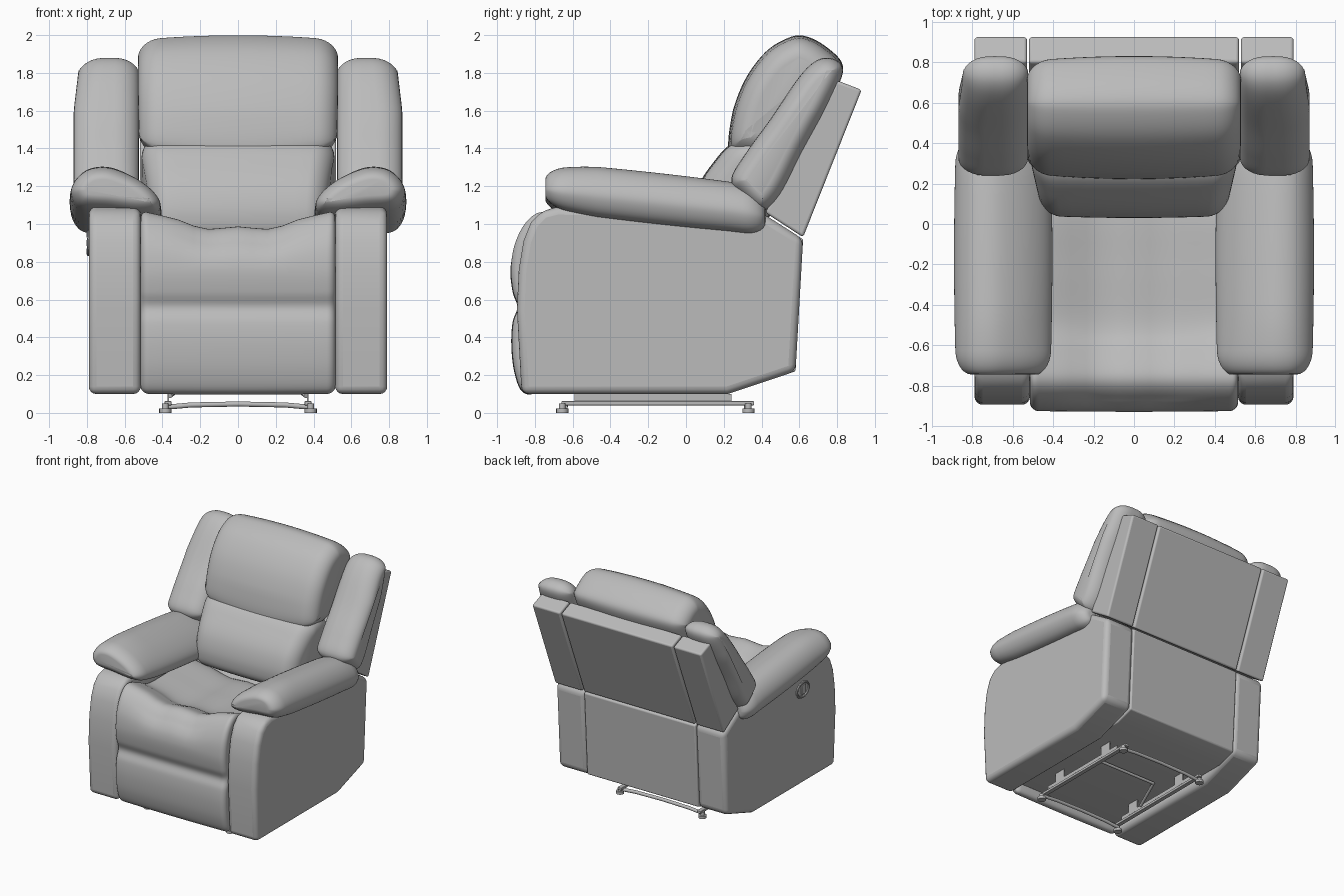
import bpy, bmesh, math
from mathutils import Vector

if "Cube" in bpy.data.objects:
    bpy.data.objects.remove(bpy.data.objects["Cube"])

grey = bpy.data.materials.new("soft grey")
grey.use_nodes = True
grey.diffuse_color = (0.5, 0.5, 0.5, 1)
grey.node_tree.nodes["Principled BSDF"].inputs["Base Color"].default_value = (0.5, 0.5, 0.5, 1)


def finish(name, bm, angle=40, bevel=0.0):
    """Turn a bmesh into a shaded, optionally bevelled object."""
    bmesh.ops.recalc_face_normals(bm, faces=bm.faces)
    mesh = bpy.data.meshes.new(name)
    bm.to_mesh(mesh)
    bm.free()
    mesh.materials.append(grey)
    ob = bpy.data.objects.new(name, mesh)
    bpy.context.collection.objects.link(ob)
    if bevel:
        mod = ob.modifiers.new("Rounded edges", "BEVEL")
        mod.width, mod.segments = bevel, 4
        mod.limit_method, mod.angle_limit = "ANGLE", math.radians(25)
    bpy.ops.object.select_all(action="DESELECT")
    ob.select_set(True)
    bpy.context.view_layer.objects.active = ob
    bpy.ops.object.shade_smooth_by_angle(angle=math.radians(angle))


def loft(bm, rings):
    """Skin a list of closed rings and cap both ends."""
    rows = [[bm.verts.new(p) for p in ring] for ring in rings]
    n = len(rows[0])
    for a, b in zip(rows, rows[1:]):
        for i in range(n):
            bm.faces.new((a[i], a[(i + 1) % n], b[(i + 1) % n], b[i]))
    bm.faces.new(rows[0])
    bm.faces.new(rows[-1])


def spline(points, steps=6):
    """Closed smooth curve through the profile points."""
    n, out = len(points), []
    for i in range(n):
        p0, p1, p2, p3 = (Vector(points[(i + k) % n]) for k in (-1, 0, 1, 2))
        for s in range(steps):
            t = s / steps
            out.append(0.5 * (2 * p1 + (p2 - p0) * t + (2 * p0 - 5 * p1 + 4 * p2 - p3) * t ** 2
                              + (3 * p1 - p0 - 3 * p2 + p3) * t ** 3))
    return out


def pillow(name, profile, a0, a1, radius, depth, crown, place):
    """Upholstered form: smooth profile swept from a0 to a1 with rounded ends."""
    curve = spline(profile)
    n = len(curve)
    area = sum(curve[i].x * curve[(i + 1) % n].y - curve[(i + 1) % n].x * curve[i].y for i in range(n))
    side = 1 if area > 0 else -1
    normals = []
    for i in range(n):
        d = (curve[(i + 1) % n] - curve[i - 1]).normalized()
        normals.append(Vector((-d.y, d.x)) * side)
    half, mid = (a1 - a0) / 2, (a0 + a1) / 2
    inner = half - radius
    offsets = [-half + radius * (1 - math.cos(k * math.pi / 14)) for k in range(8)]
    offsets += [-inner + 2 * inner * k / 12 for k in range(1, 12)]
    offsets += [-o for o in reversed(offsets[:8])]
    rings = []
    for o in offsets:
        u = max(0.0, (abs(o) - inner) / radius)
        inset = depth * (1 - math.sqrt(max(0, 1 - u * u))) + crown * (o / half) ** 2
        rings.append([place(*(p + nrm * inset), mid + o) for p, nrm in zip(curve, normals)])
    bm = bmesh.new()
    loft(bm, rings)
    finish(name, bm, 60)


def panel(name, profile, x0, x1, bevel=0.025):
    """Flat-sided board: y-z outline extruded along x."""
    bm = bmesh.new()
    loft(bm, [[(x, y, z) for y, z in profile] for x in (x0, x1)])
    finish(name, bm, 35, bevel)


def tube(name, points, radius, sides=10):
    """Round bar through a few points."""
    bm = bmesh.new()
    pts = [Vector(p) for p in points]
    rings = []
    for i, p in enumerate(pts):
        d = (pts[min(i + 1, len(pts) - 1)] - pts[max(i - 1, 0)]).normalized()
        u = d.cross(Vector((0, 0, 1)) if abs(d.z) < 0.9 else Vector((1, 0, 0))).normalized()
        v = d.cross(u)
        rings.append([p + radius * (u * math.cos(a) + v * math.sin(a))
                      for a in (2 * math.pi * k / sides for k in range(sides))])
    loft(bm, rings)
    finish(name, bm)


def box(name, x0, x1, y0, y1, z0, z1, bevel=0.0):
    panel(name, [(y0, z0), (y1, z0), (y1, z1), (y0, z1)], x0, x1, bevel)


# Outlines (y, z)
arm_side = [(-0.87, 0.1), (0.22, 0.1), (0.58, 0.22), (0.62, 0.92), (0.4, 1.06), (-0.68, 1.09),
            (-0.76, 1.07), (-0.82, 1.01), (-0.86, 0.91), (-0.885, 0.76), (-0.895, 0.55)]
back_board = [(0.42, 1.06), (0.62, 0.93), (0.93, 1.71), (0.8, 1.76)]
wing = [(0.24, 1.24), (0.29, 1.15), (0.4, 1.07), (0.5, 1.15), (0.62, 1.38), (0.75, 1.62), (0.83, 1.8),
        (0.79, 1.87), (0.7, 1.87), (0.6, 1.78), (0.45, 1.56), (0.32, 1.38)]
head = [(0.23, 1.42), (0.24, 1.57), (0.31, 1.76), (0.42, 1.91), (0.54, 1.985), (0.63, 1.995), (0.74, 1.94),
        (0.83, 1.84), (0.79, 1.7), (0.68, 1.5), (0.5, 1.37), (0.33, 1.37)]
lumbar = [(0.25, 1.43), (0.14, 1.32), (0.06, 1.19), (0.03, 1.04), (0.07, 0.93), (0.26, 0.88),
          (0.45, 1.05), (0.56, 1.3), (0.42, 1.45)]
seat = [(-0.8, 0.115), (-0.87, 0.115), (-0.91, 0.22), (-0.925, 0.36), (-0.918, 0.48), (-0.893, 0.56),
        (-0.918, 0.64), (-0.93, 0.76), (-0.91, 0.9), (-0.85, 1.02), (-0.76, 1.075), (-0.62, 1.03),
        (-0.48, 0.97), (-0.2, 0.965), (0.1, 0.95), (0.16, 0.8), (-0.1, 0.6), (-0.6, 0.5), (-0.78, 0.3)]
# Outline (x, z)
arm_pad = [(0.89, 1.14), (0.865, 1.23), (0.79, 1.295), (0.68, 1.305), (0.55, 1.25), (0.45, 1.17),
           (0.405, 1.09), (0.43, 1.025), (0.53, 1.01), (0.68, 1.03), (0.83, 1.05)]


def pad_place(s, x, z, a):
    taper = 1 - 0.8 * max(0, -0.5 - a)
    return (s * x, a, 1.15 + (z - 1.15) * taper - 0.11 * (a + 0.5) - 0.3 * max(0, a - 0.2) ** 2)


# Mirrored arms and wings
for s, label in ((1, "left"), (-1, "right")):
    panel(label + "_arm_side", arm_side, s * 0.515, s * 0.79, 0.04)
    panel(label + "_wing_board", back_board, s * 0.53, s * 0.79, 0.015)
    pillow(label + "_wing_cushion", wing, 0.525, 0.87, 0.12, 0.075, 0.01,
           lambda y, z, a, s=s: (s * (a - 0.12 * max(0, z - 1.6) * (a > 0.7)), y, z))
    pillow(label + "_arm_pad", arm_pad, -0.745, 0.42, 0.12, 0.075, 0.01,
           lambda x, z, a, s=s: pad_place(s, x, z, a))


# Central upholstery
def seat_place(y, z, x):
    upper = max(0, min(1, (z - 0.75) / 0.25))
    dip = 0.1 * (1 - min(1, abs(x) / 0.5) ** 2)
    ripple = 0.012 * math.cos(x * 18) * (abs(x) < 0.44)
    return (x, y, z + upper * (ripple - dip))


def head_place(y, z, x):
    sag = 0.3 * max(0, 1.6 - z) * (1 - (x / 0.53) ** 2)
    return (x * (1 - 0.04 * max(0, 1.7 - z)), y, z - sag)


pillow("seat_and_footrest", seat, -0.515, 0.515, 0.045, 0.04, 0.004, seat_place)
pillow("head_cushion", head, -0.53, 0.53, 0.12, 0.095, 0.025, head_place)
pillow("lumbar_cushion", lumbar, -0.51, 0.51, 0.1, 0.09, 0.01,
       lambda y, z, x: (x * (1 - 0.45 * max(0, 0.3 - y)), y, z))
panel("back_board", back_board, -0.52, 0.52, 0.015)
panel("rear_body", [(-0.8, 0.17), (0.42, 0.17), (0.58, 0.22), (0.62, 0.92), (0.46, 1.0), (0.1, 0.85), (-0.8, 0.7)],
      -0.52, 0.52, 0.01)

# Reclining base
for s, label in ((1, "left"), (-1, "right")):
    x = s * 0.37
    box(label + "_base_rail", x - 0.018, x + 0.018, -0.66, 0.36, 0.04, 0.062, 0.004)
    box(label + "_upper_rail", x - 0.004, x + 0.004, -0.59, 0.24, 0.06, 0.1)
    for y in (-0.45, 0.1):
        box(label + "_mount_tab", x - 0.004, x + 0.004, y - 0.05, y + 0.05, 0.09, 0.18)
    tube(label + "_link_bar", [(s * 0.36, -0.35, 0.09), (s * 0.28, -0.1, 0.15)], 0.012)
    for y, end in ((-0.655, "front"), (0.33, "rear")):
        tube(f"{label}_{end}_foot", [(s * 0.385, y, 0), (s * 0.385, y, 0.022)], 0.032, 16)
        tube(f"{label}_{end}_foot_stem", [(s * 0.385, y, 0.02), (s * 0.385, y, 0.05)], 0.018, 12)
for y, end in ((-0.64, "front"), (0.32, "rear")):
    tube(end + "_cross_bar", [(-0.38, y, 0.03), (-0.25, y, 0.042), (0, y, 0.047),
                              (0.25, y, 0.042), (0.38, y, 0.03)], 0.014)
tube("drive_bar", [(-0.28, -0.1, 0.15), (0.28, -0.1, 0.15)], 0.012)

# Release handle on the outer face of the right arm
ring = [(-0.791, -0.43 + 0.08 * math.cos(a), 0.9 + 0.06 * math.sin(a))
        for a in (2 * math.pi * k / 24 for k in range(25))]
tube("release_bezel", ring, 0.01, 8)
box("release_lever", -0.797, -0.787, -0.47, -0.41, 0.86, 0.94, 0.004)
